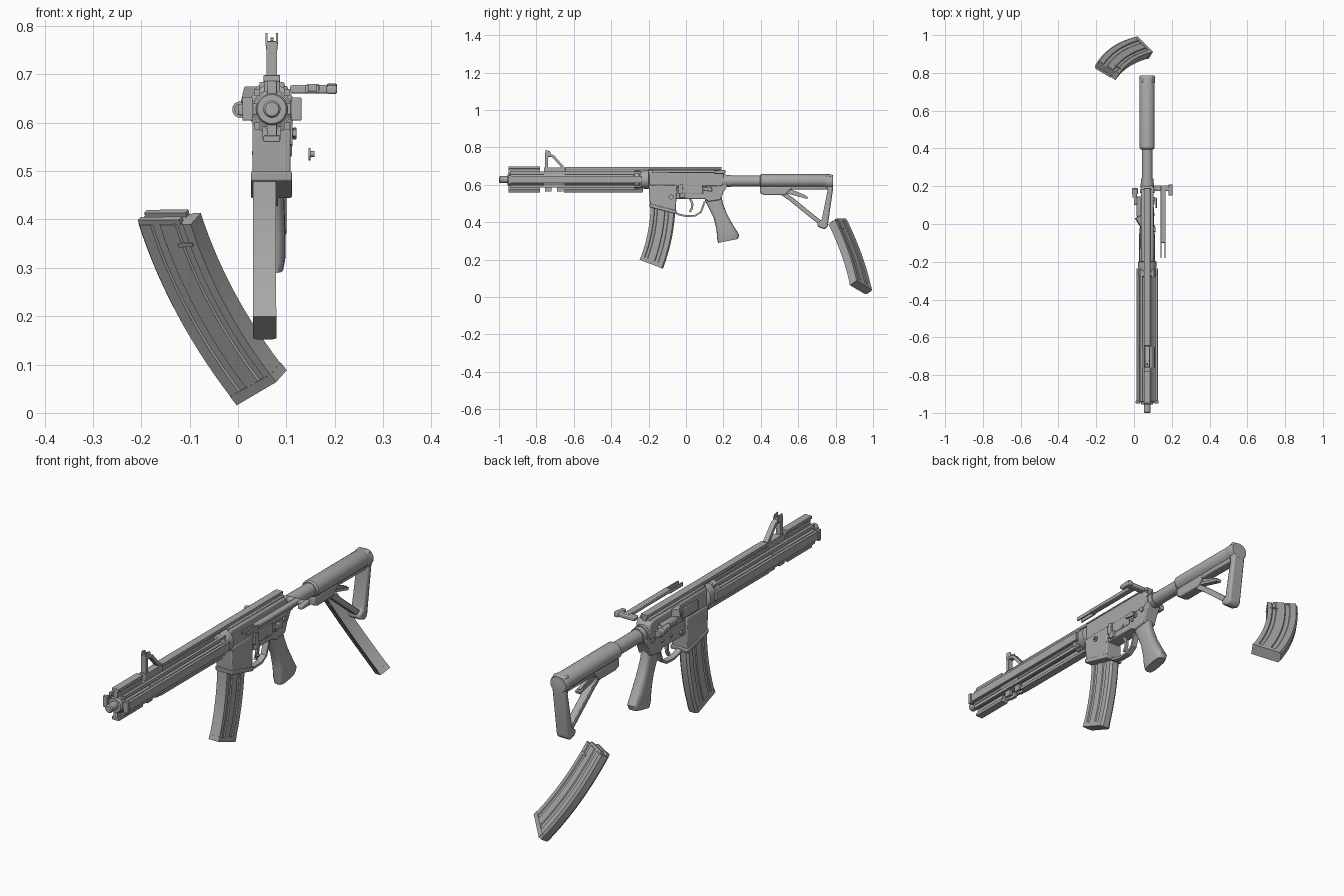
import bpy, bmesh
from math import sin, cos, pi, radians
from mathutils import Vector, Matrix

if "Cube" in bpy.data.objects:
    bpy.data.objects.remove(bpy.data.objects["Cube"], do_unlink=True)

GREY = bpy.data.materials.new("plain grey")
GREY.use_nodes = True
GREY.diffuse_color = (0.4, 0.4, 0.4, 1)
GREY.node_tree.nodes["Principled BSDF"].inputs["Base Color"].default_value = GREY.diffuse_color
CX, AXIS = 0.07, 0.628          # centre plane and bore height
parts = []


def finish(name, bm, bevel=0.0):
    bmesh.ops.recalc_face_normals(bm, faces=bm.faces)
    mesh = bpy.data.meshes.new(name)
    bm.to_mesh(mesh)
    bm.free()
    ob = bpy.data.objects.new(name, mesh)
    bpy.context.scene.collection.objects.link(ob)
    mesh.materials.append(GREY)
    if bevel:
        mod = ob.modifiers.new("soft edges", 'BEVEL')
        mod.width, mod.segments, mod.limit_method = bevel, 2, 'ANGLE'
    parts.append(ob)
    return ob


def loft(name, rings, bevel=0.0):
    """Closed skin through equal rings, capped at both ends."""
    bm = bmesh.new()
    rows = [[bm.verts.new(p) for p in ring] for ring in rings]
    n = len(rows[0])
    for a, b in zip(rows, rows[1:]):
        for i in range(n):
            bm.faces.new((a[i], a[(i + 1) % n], b[(i + 1) % n], b[i]))
    bm.faces.new(rows[0])
    bm.faces.new(rows[-1])
    return finish(name, bm, bevel)


def plate(name, pts, half, x=CX, bevel=0.0):
    """Side profile of (y, z) points, extruded across x."""
    return loft(name, [[(x + s * half, y, z) for y, z in pts] for s in (-1, 1)], bevel)


def box(name, x, y, z, bevel=0.0):
    return plate(name, [(y[0], z[0]), (y[1], z[0]), (y[1], z[1]), (y[0], z[1])],
                 (x[1] - x[0]) / 2, (x[0] + x[1]) / 2, bevel)


def tube(name, stations, x=CX, z=AXIS, n=24, squash=1.0):
    """Turned part along y from (y, radius) stations."""
    return loft(name, [[(x + r * cos(2 * pi * (i + .5) / n), y, z + squash * r * sin(2 * pi * (i + .5) / n))
                        for i in range(n)] for y, r in stations])


def pin(name, x0, x1, y, z, r, n=16):
    return loft(name, [[(x, y + r * cos(2 * pi * i / n), z + r * sin(2 * pi * i / n))
                        for i in range(n)] for x in (x0, x1)])


def bar(name, path, half_x, half_t, bevel=0.0):
    """Flat strip following a (y, z) path."""
    pts = [Vector(p) for p in path]
    rings = []
    for i, p in enumerate(pts):
        t = (pts[min(i + 1, len(pts) - 1)] - pts[max(i - 1, 0)]).normalized()
        o = Vector((-t.y, t.x)) * half_t
        rings.append([(CX + sx * half_x, p.x + so * o.x, p.y + so * o.y)
                      for sx, so in ((-1, -1), (1, -1), (1, 1), (-1, 1))])
    return loft(name, rings, bevel)


# Curved magazine: ribbed section swept along an arc
R, HALF = 0.95, radians(13)
SIDE = [(-.066, .014), (-.058, .0235), (-.032, .0235), (-.029, .0195), (-.012, .0195), (-.009, .0235),
        (.028, .0235), (.031, .0195), (.044, .0195), (.047, .0235), (.066, .0235)]


def arc_frame(mid, t, d):
    m = Matrix((d, t.cross(d), t)).transposed().to_4x4()
    return Matrix.Translation(mid) @ m


def magazine(name, frame):
    section = SIDE + [(u, -w) for u, w in reversed(SIDE)]

    def sweep(label, a0, a1, steps, shape):
        rings = []
        for k in range(steps + 1):
            a = a0 + (a1 - a0) * k / steps
            rings.append([frame @ Vector(((R + u) * cos(a) * -1 + R + 2 * u * cos(a), w,
                                          (R - u) * sin(a))) for u, w in shape])
        loft(label, rings)
    sweep(name + "_body", -HALF * .95, HALF * .9, 14, section)
    flat = [(-.066, .014), (-.058, .0245), (.067, .0245), (.067, -.0245), (-.058, -.0245), (-.066, -.014)]
    sweep(name + "_floor", HALF * .9, HALF, 1, flat)
    for s in (-1, 1):
        lip = [(-.06, s * .008), (-.06, s * .021), (.04, s * .021), (.04, s * .008)]
        sweep(name + "_feed_lip", -HALF, -HALF * .94, 1, lip)
        catch = [(.02, s * .022), (.02, s * .026), (.055, s * .026), (.055, s * .022)]
        sweep(name + "_side_rib", -HALF * .74, -HALF * .7, 1, catch)


t = Vector((.45, .30, -.84)).normalized()
d = Vector((.77, -.6, .2))
d = (d - t * d.dot(t)).normalized()
magazine("loose_magazine", arc_frame(Vector((-.069, .888, .225)), t, d))
tilt = radians(8)
t, d = Vector((0, -sin(tilt), -cos(tilt))), Vector((0, -cos(tilt), sin(tilt)))
magazine("fitted_magazine", arc_frame(Vector((.055, -.185, .175)) - t * R * sin(HALF) - d * R * (1 - cos(HALF)), t, d))

# Barrel and handguard core
tube("barrel", [(-1, .014), (-.995, .018), (-.94, .018), (-.94, .015), (-.2, .015)])
tube("handguard_core", [(-.945, .03), (-.94, .039), (-.24, .039)], n=8)
tube("handguard_front_cap", [(-.955, .03), (-.95, .033), (-.93, .033)])
tube("barrel_nut", [(-.28, .04), (-.275, .05), (-.25, .05), (-.245, .046), (-.22, .05), (-.2, .05), (-.195, .04)])

# Four rails: neck plus wider head
def rail(name, y, vertical, sign, reach, half):
    for label, a, b, w in (("_neck", .03, reach - .012, half * .6), ("_head", reach - .014, reach, half)):
        lo, hi = sorted((sign * a, sign * b))
        if vertical:
            box(name + label, (CX - w, CX + w), y, (AXIS + lo, AXIS + hi), .002)
        else:
            box(name + label, (CX + lo, CX + hi), y, (AXIS - w, AXIS + w), .002)


rail("top_front_rail", (-.95, -.78), True, 1, .071, .017)
rail("top_long_rail", (-.645, .19), True, 1, .068, .017)
rail("bottom_front_rail", (-.95, -.78), True, -1, .068, .017)
rail("bottom_long_rail", (-.655, -.23), True, -1, .068, .017)
for s, side in ((1, "left"), (-1, "right")):
    rail(side + "_rail", (-.945, -.235), False, s, .056, .019)
    box(side + "_rail_stop", (CX + s * .05 - .011, CX + s * .05 + .011), (-.95, -.935), (.604, .652), .002)
    for z in (.593, .663):
        box(side + "_guard_strip", (CX + s * .031 - .006, CX + s * .031 + .006), (-.94, -.24), (z - .007, z + .007))

# Front sight: open triangular tower with two ears
tube("sight_clamp", [(-.76, .042), (-.65, .042)], n=12)
box("sight_foot", (CX - .016, CX + .016), (-.76, -.645), (.66, .693), .002)
bar("sight_front_leg", [(-.747, .69), (-.747, .768)], .011, .008)
bar("sight_rear_leg", [(-.735, .762), (-.71, .752), (-.655, .69)], .011, .007)
box("sight_cap", (CX - .012, CX + .012), (-.755, -.722), (.75, .767), .002)
for s in (-1, 1):
    plate("sight_ear", [(-.755, .76), (-.72, .76), (-.728, .781), (-.75, .785)], .002, CX + s * .011)
    plate("clamp_lug", [(-.755, .565), (-.72, .565), (-.72, .6), (-.755, .6)], .006, CX + s * .013)
    plate("clamp_lug", [(-.69, .565), (-.66, .565), (-.66, .6), (-.69, .6)], .006, CX + s * .013)
pin("sight_post", CX - .003, CX + .003, -.738, .77, .006, 8)

# Upper receiver
plate("upper_receiver", [(-.2, .59), (.19, .59), (.205, .61), (.2, .66), (.18, .677), (-.2, .677)], .034, bevel=.008)
box("upper_receiver_deck", (CX - .026, CX + .026), (-.2, .185), (.67, .684), .003)
box("port_cover", (.03, .037), (-.13, -.02), (.605, .65), .003)
loft("case_deflector", [[(.04, y0, z), (.04, y1, z), (x, y2, z)] for z, y0, y1, x, y2 in
                        ((.64, -.03, .05, .004, .03), (.675, -.02, .05, .012, .03))], .003)
tube("forward_assist_body", [(.02, .01), (.05, .018), (.14, .018)], x=.03, z=.627)
tube("forward_assist_button", [(.14, .012), (.16, .012), (.16, .017), (.185, .017), (.19, .013)], x=.005, z=.627)
box("forward_assist_bridge", (.0, .045), (.1, .145), (.615, .639), .004)

# Lower receiver with flared magazine well
plate("lower_receiver", [(-.195, .6), (-.06, .6), (-.06, .525), (.1, .525), (.12, .51), (.185, .52), (.2, .56),
                         (.225, .6), (.2, .612), (-.195, .612)], .031, bevel=.004)
plate("magazine_well", [(-.2, .598), (-.192, .482), (-.055, .447), (-.048, .6)], .0395, CX - .001, bevel=.004)
plate("magazine_well_lip", [(-.196, .5), (-.194, .48), (-.052, .444), (-.05, .462)], .0425, CX - .001, bevel=.003)
box("left_receiver_panel", (.1, .106), (-.04, .09), (.55, .6), .003)
for y, z, r in ((-.17, .585, .011), (.175, .585, .011), (.05, .56, .007), (.11, .56, .007), (-.02, .545, .009)):
    pin("receiver_pin", CX - .037, CX + .038, y, z, r)
plate("bolt_release", [(-.045, .555), (-.02, .55), (-.015, .6), (-.04, .605)], .005, .108, .002)
pin("selector_hub", .1, .112, .13, .575, .012)
bar("trigger_guard", [(-.055, .45), (-.04, .442), (.0, .433), (.05, .435), (.08, .455), (.1, .51)], .013, .005)
bar("trigger", [(.02, .53), (.034, .5), (.032, .475), (.02, .455)], .006, .006)
plate("selector_lever", [(.085, .585), (.135, .59), (.14, .565), (.085, .572)], .004, .117, .002)
box("magazine_catch", (.1, .112), (-.035, -.005), (.53, .56), .003)

# Pistol grip: tapered rounded stack
rings = []
for z, y0, y1, w in ((.53, .1, .19, .024), (.49, .118, .198, .024), (.43, .148, .222, .026),
                     (.37, .163, .255, .028), (.32, .167, .285, .028), (.3, .172, .278, .024)):
    c, h = (y0 + y1) / 2, (y1 - y0) / 2
    ring = []
    for i in range(20):
        a = 2 * pi * i / 20
        cu, sv = cos(a), sin(a)
        y = h * (abs(cu) ** .6) * (1 if cu > 0 else -1)
        ring.append((CX + w * (abs(sv) ** .6) * (1 if sv > 0 else -1), c + y, z + y * .2))
    rings.append(ring)
loft("pistol_grip", rings)

# Buffer tube and adjustable stock
tube("receiver_end_ring", [(.19, .036), (.215, .036), (.215, .033), (.24, .033), (.24, .029), (.42, .029)], z=.62)
tube("stock_body", [(.395, .034), (.402, .04), (.77, .04), (.78, .036)], z=.621, squash=.9)
box("stock_keel", (CX - .022, CX + .022), (.4, .76), (.575, .61), .006)
plate("stock_front_block", [(.395, .59), (.395, .555), (.42, .545), (.53, .545), (.57, .59)], .024, bevel=.005)
bar("stock_lower_strut", [(.51, .56), (.56, .525), (.64, .46), (.73, .388)], .016, .012, .003)
bar("stock_inner_strut", [(.53, .578), (.58, .56), (.64, .535)], .008, .008)
bar("stock_release_lever", [(.42, .552), (.47, .565), (.54, .56), (.65, .53)], .012, .006)
plate("stock_butt", [(.745, .65), (.78, .657), (.787, .64), (.787, .585), (.757, .375), (.74, .362), (.705, .375),
                     (.7, .395), (.725, .41), (.757, .57)], .03, bevel=.008)
tube("butt_crown", [(.745, .04), (.775, .043), (.787, .038)], z=.617, squash=.9)

# Detached charging handle beside the receiver
box("charging_handle_bar", (.141, .168), (-.1, .2), (.664, .68), .003)
for x in (.142, .163):
    box("charging_handle_prong", (x - .002, x + .004), (-.18, -.09), (.662, .678))
box("charging_handle_grip", (.108, .2), (.175, .205), (.66, .678), .004)
plate("charging_handle_latch", [(.15, .659), (.21, .659), (.21, .681), (.15, .676)], .011, .194, .004)

# Small loose pin
pin("loose_pin_head", .146, .15, -.08, .535, .013)
pin("loose_pin_stem", .15, .158, -.08, .535, .006)

bpy.ops.object.select_all(action='DESELECT')
for ob in parts:
    ob.select_set(True)
bpy.context.view_layer.objects.active = parts[0]
bpy.ops.object.shade_smooth_by_angle(angle=radians(30))
